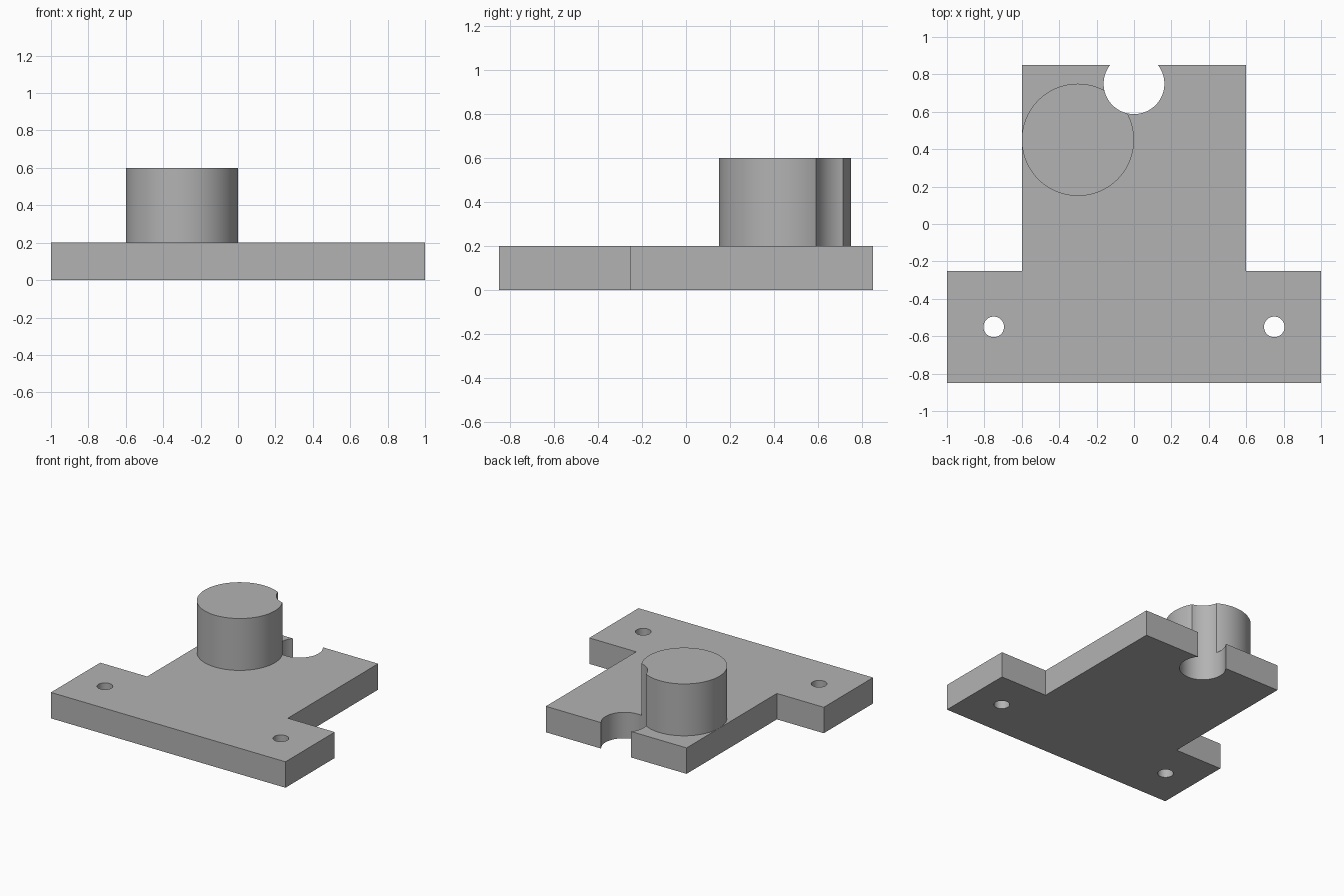
import bpy, bmesh, math

if "Cube" in bpy.data.objects:
    bpy.data.objects.remove(bpy.data.objects["Cube"], do_unlink=True)

THICK, TOP = 0.2, 0.6

grey = bpy.data.materials.new("machined grey")
grey.use_nodes = True
colour = (0.45, 0.45, 0.45, 1)
grey.diffuse_color = colour
grey.node_tree.nodes["Principled BSDF"].inputs["Base Color"].default_value = colour


def extrude_profile(name, points, z0, z1):
    bm = bmesh.new()
    face = bm.faces.new([bm.verts.new((x, y, z0)) for x, y in points])
    top = bmesh.ops.extrude_face_region(bm, geom=[face])["geom"]
    moved = [g for g in top if isinstance(g, bmesh.types.BMVert)]
    bmesh.ops.translate(bm, verts=moved, vec=(0, 0, z1 - z0))
    bmesh.ops.recalc_face_normals(bm, faces=bm.faces)
    mesh = bpy.data.meshes.new(name)
    bm.to_mesh(mesh)
    bm.free()
    mesh.materials.append(grey)
    obj = bpy.data.objects.new(name, mesh)
    bpy.context.collection.objects.link(obj)
    return obj


def circle(x, y, r, n=96):
    steps = [2 * math.pi * i / n for i in range(n)]
    return [(x + r * math.cos(a), y + r * math.sin(a)) for a in steps]


def drill(obj, x, y, r):
    cutter = extrude_profile("drill_cutter", circle(x, y, r), -0.1, TOP + 0.1)
    cutter.hide_render = True
    mod = obj.modifiers.new("hole", "BOOLEAN")
    mod.operation = "DIFFERENCE"
    mod.solver = "EXACT"
    mod.object = cutter
    bpy.context.view_layer.objects.active = obj
    bpy.ops.object.modifier_apply(modifier=mod.name)
    bpy.data.objects.remove(cutter, do_unlink=True)


# T-shaped base plate, mirrored from its left half
half = [(1, -0.85), (1, -0.25), (0.6, -0.25), (0.6, 0.85)]
outline = half + [(-x, y) for x, y in reversed(half)]
plate = extrude_profile("base_plate", outline, 0, THICK)

# Round boss standing on the plate
boss = extrude_profile("round_boss", circle(-0.3, 0.45, 0.3), THICK, TOP)

# Notch through plate and boss, then the two bolt holes
for part in (plate, boss):
    drill(part, 0, 0.75, 0.1625)
for side in (-1, 1):
    drill(plate, side * 0.75, -0.55, 0.055)

# Smooth round walls, crisp edges
for part in (plate, boss):
    bpy.ops.object.select_all(action="DESELECT")
    part.select_set(True)
    bpy.context.view_layer.objects.active = part
    bpy.ops.object.shade_smooth_by_angle(angle=math.radians(30))
